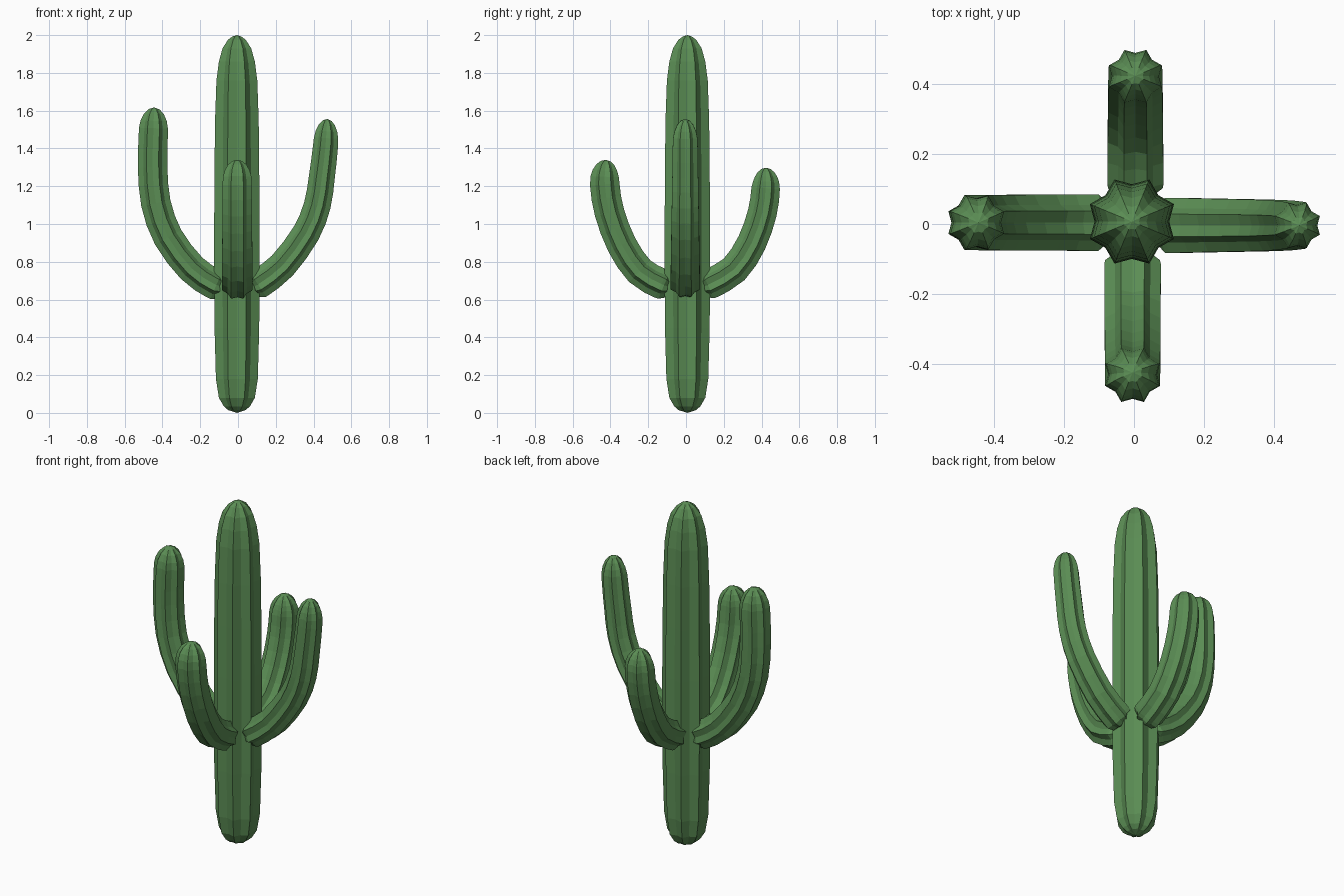
import bpy, bmesh, math
from mathutils import Vector

if "Cube" in bpy.data.objects:
    bpy.data.objects.remove(bpy.data.objects["Cube"])

green = bpy.data.materials.new("cactus green")
green.diffuse_color = (0.105, 0.27, 0.09, 1)
green.use_nodes = True
green.node_tree.nodes["Principled BSDF"].inputs["Base Color"].default_value = green.diffuse_color
RIBS, VALLEY = 8, 0.82


def ribbed_tube(name, rings, tips, side):
    """Skin star-shaped rings (centre, tangent, radius) and close both ends to a point."""
    bm = bmesh.new()
    loops = []
    for centre, tangent, radius in rings:
        up = side.cross(tangent).normalized()
        loop = []
        for i in range(RIBS * 2):
            a = math.pi * i / RIBS
            r = radius * (1 if i % 2 else VALLEY)
            loop.append(bm.verts.new(centre + (up * math.cos(a) + side * math.sin(a)) * r))
        loops.append(loop)
    n = RIBS * 2
    for low, high in zip(loops, loops[1:]):
        for i in range(n):
            j = (i + 1) % n
            bm.faces.new((low[i], low[j], high[j], high[i]))
    for tip, loop in zip(tips, (loops[0], loops[-1])):
        v = bm.verts.new(tip)
        for i in range(n):
            bm.faces.new((v, loop[i], loop[(i + 1) % n]))
    bmesh.ops.recalc_face_normals(bm, faces=bm.faces)
    mesh = bpy.data.meshes.new(name)
    bm.to_mesh(mesh)
    bm.free()
    mesh.materials.append(green)
    bpy.context.collection.objects.link(bpy.data.objects.new(name, mesh))


def catmull(p, t):
    """Point on a smooth curve through p, t from 0 to len(p) - 1."""
    i = min(int(t), len(p) - 2)
    u = t - i
    b, c = p[i], p[i + 1]
    a = p[i - 1] if i else b * 2 - c
    d = p[i + 2] if i + 2 < len(p) else c * 2 - b
    return 0.5 * (2 * b + (c - a) * u + (2 * a - 5 * b + 4 * c - d) * u * u
                  + (3 * b - a - 3 * c + d) * u ** 3)


# Trunk: (height, rib radius)
profile = [(0.015, 0.05), (0.035, 0.075), (0.08, 0.103), (0.18, 0.12), (0.45, 0.128),
           (0.7, 0.13), (1.0, 0.13), (1.3, 0.128), (1.55, 0.125), (1.76, 0.117),
           (1.86, 0.103), (1.93, 0.082), (1.975, 0.051), (1.993, 0.025)]
tx, ty = -0.006, 0.007
ribbed_tube("trunk", [(Vector((tx, ty, z)), Vector((0, 0, 1)), r) for z, r in profile],
            (Vector((tx, ty, 0)), Vector((tx, ty, 2))), Vector((0, 1, 0)))

# Arms: heading, centre path as (distance from trunk, height), base and end rib radius
arms = {
    "left_arm": (180, [(0.07, 0.665), (0.13, 0.685), (0.245, 0.765), (0.37, 0.93), (0.435, 1.11),
                       (0.452, 1.3), (0.449, 1.46), (0.444, 1.617)], 0.088, 0.083),
    "right_arm": (0, [(0.07, 0.66), (0.12, 0.69), (0.235, 0.78), (0.36, 0.95), (0.42, 1.1),
                      (0.444, 1.25), (0.463, 1.41), (0.472, 1.556)], 0.088, 0.069),
    "front_arm": (270, [(0.08, 0.665), (0.13, 0.683), (0.245, 0.75), (0.34, 0.89), (0.405, 1.06),
                        (0.43, 1.21), (0.424, 1.34)], 0.088, 0.084),
    "back_arm": (90, [(0.08, 0.665), (0.13, 0.685), (0.255, 0.76), (0.348, 0.90), (0.404, 1.06),
                      (0.422, 1.19), (0.423, 1.298)], 0.088, 0.081),
}
for name, (heading, path, r0, r1) in arms.items():
    h = math.radians(heading)
    out = Vector((math.cos(h), math.sin(h), 0))
    side = Vector((-math.sin(h), math.cos(h), 0))
    pts = [out * d - side * 0.004 + Vector((0, 0, z)) for d, z in path]
    end = len(pts) - 1
    stations = [0.12, 0.4, 0.8] + [1 + 0.5 * k for k in range(2 * (end - 2) + 1)]
    stations += [end - 0.7, end - 0.45, end - 0.22, end - 0.06]
    rings = []
    for t in stations:
        c = catmull(pts, t)
        tangent = (catmull(pts, min(t + 0.05, end)) - catmull(pts, max(t - 0.05, 0))).normalized()
        r = r0 + (r1 - r0) * t / end
        # rounded ends
        for gap, cap in (((c - pts[0]).length, 0.05), ((c - pts[-1]).length, 0.125)):
            if gap < cap:
                r *= math.sqrt(1 - (1 - gap / cap) ** 2)
        rings.append((c, tangent, r))
    ribbed_tube(name, rings, (pts[0], pts[-1]), side)
